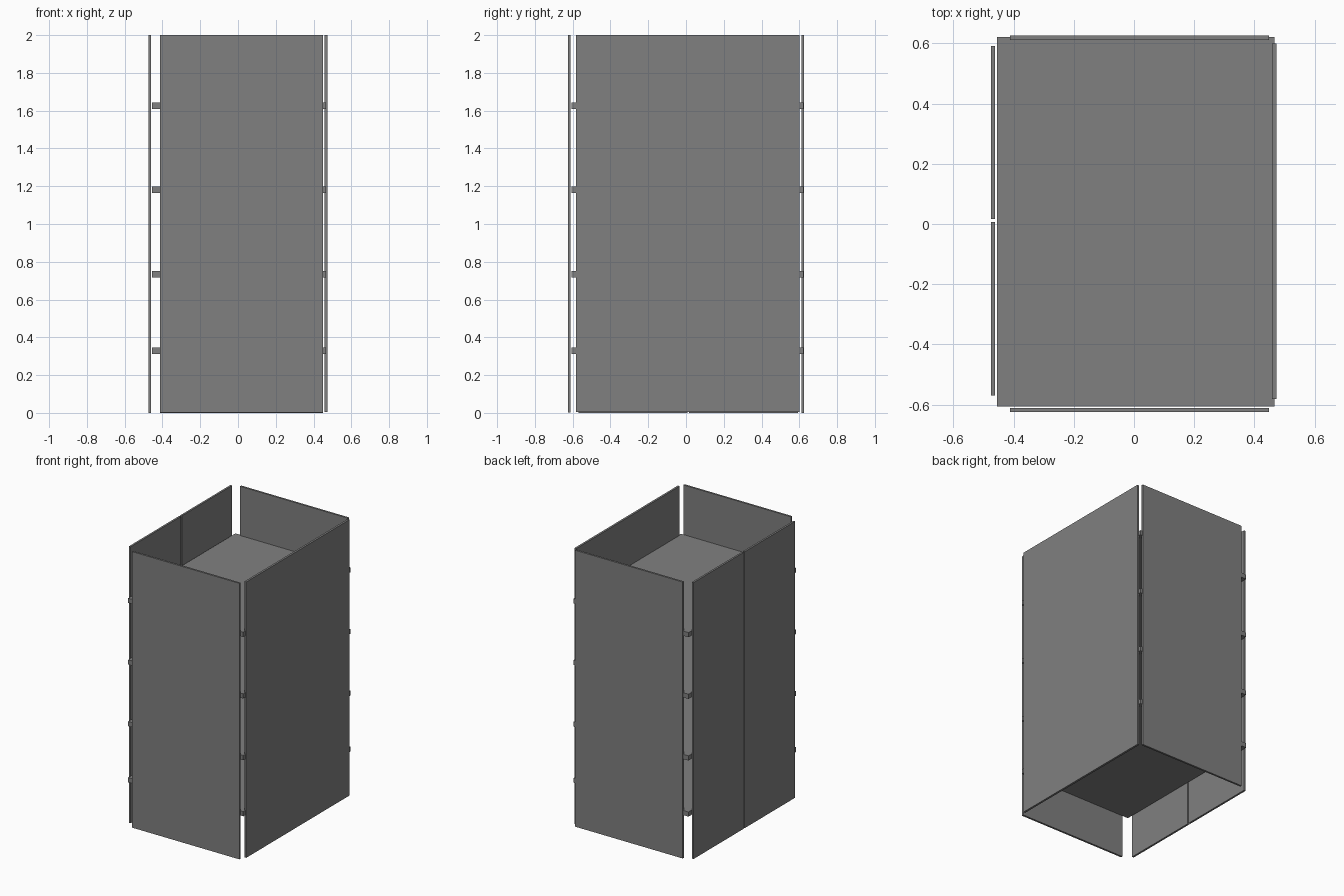
import bpy

if "Cube" in bpy.data.objects:
    bpy.data.objects.remove(bpy.data.objects["Cube"])

# Dark grey finish
grey = bpy.data.materials.new("dark_grey")
grey.diffuse_color = (0.216, 0.216, 0.216, 1)
grey.use_nodes = True
grey.node_tree.nodes["Principled BSDF"].inputs["Base Color"].default_value = grey.diffuse_color


def box(name, x, y, z):
    """Axis-aligned box from (min, max) ranges."""
    bpy.ops.mesh.primitive_cube_add(
        size=1, location=[(r[0] + r[1]) / 2 for r in (x, y, z)])
    ob = bpy.context.object
    ob.name = name
    ob.scale = [r[1] - r[0] for r in (x, y, z)]
    bpy.ops.object.transform_apply(location=False, rotation=False, scale=True)
    ob.data.materials.append(grey)
    return ob


# Four shelves
for i, z in enumerate((0.329, 0.735, 1.181, 1.627)):
    box(f"shelf_{i + 1}", (-0.455, 0.466), (-0.606, 0.621), (z - 0.017, z + 0.017))

# Front and back walls
box("front_wall", (-0.412, 0.449), (-0.625, -0.611), (0.003, 2))
box("back_wall", (-0.412, 0.449), (0.612, 0.626), (0, 2))

# Right wall
box("right_wall", (0.458, 0.473), (-0.582, 0.600), (0.004, 2))

# Pair of doors on the left side
box("door_front", (-0.475, -0.461), (-0.570, 0.007), (0, 2))
box("door_back", (-0.475, -0.461), (0.017, 0.592), (0, 2))
